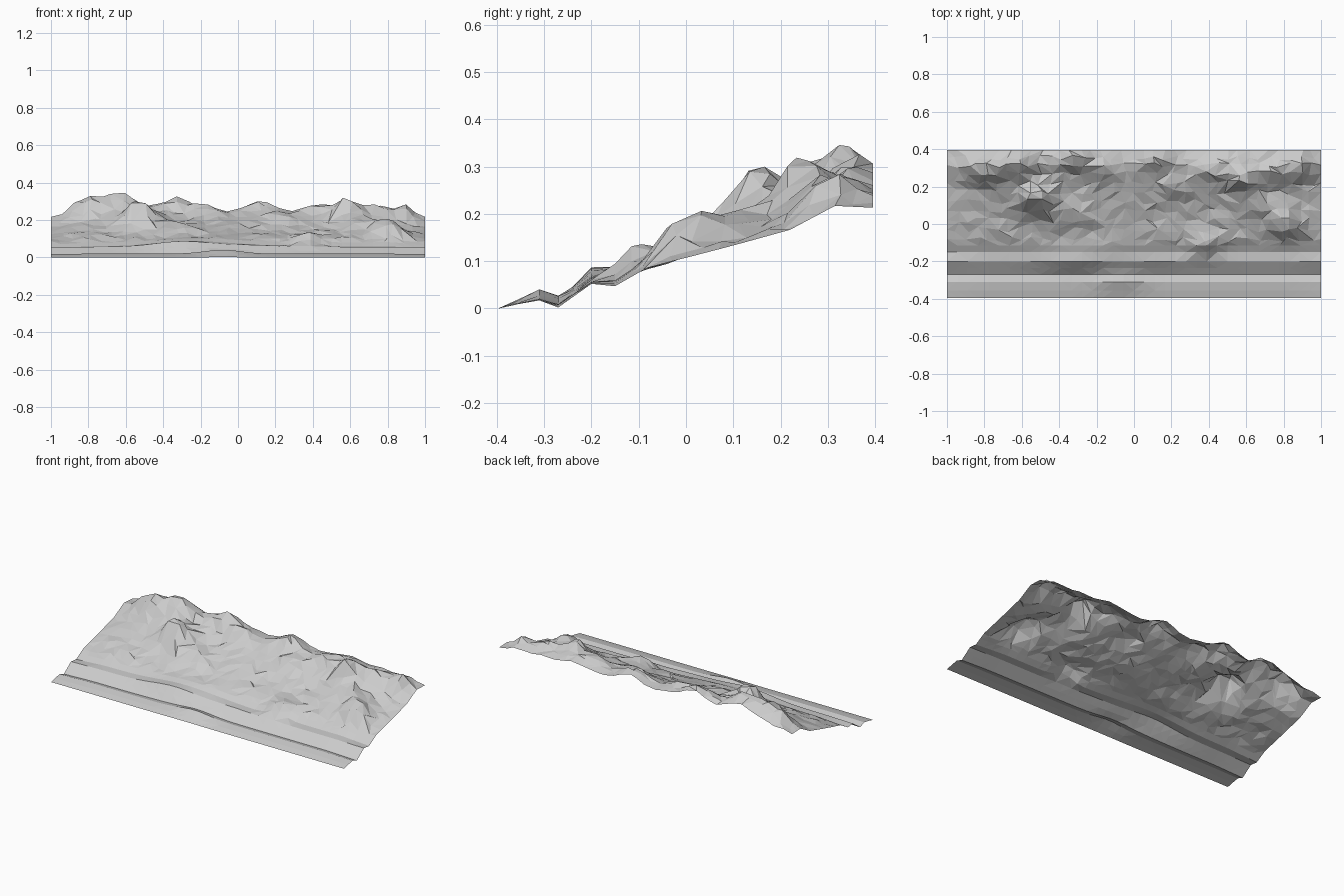
import bpy, bmesh, math, random
random.seed(4)

# cross-section at the two ends: y, edge height, extra height towards the middle
PROFILE = [(-.395, .003, 0), (-.355, .012, .002), (-.31, .02, .003), (-.27, .005, .007),
           (-.2, .055, .004), (-.15, .05, .012), (-.08, .09, .012), (0, .11, .02),
           (.1, .136, .028), (.23, .172, .045), (.31, .22, .03), (.395, .216, .025)]

# summits and hollows: x, y, target height, x radius, y radius
PEAKS = [(-.08, -.31, .044, .13, .05), (-.1, -.27, .03, .15, .04),
         (-.3, -.2, .09, .2, .05), (.08, -.2, .07, .2, .04), (-.2, -.13, .1, .3, .05),
         (.37, -.12, .135, .07, .05), (.42, -.07, .125, .1, .05),
         (.8, .0, .215, .085, .065), (.72, .09, .2, .1, .06), (-.53, .14, .315, .1, .07),
         (-.35, .06, .19, .15, .07), (-.79, .29, .335, .1, .07), (-.62, .33, .357, .09, .09),
         (-.9, .3, .27, .07, .08), (-.7, .36, .318, .1, .06), (-.45, .34, .285, .1, .08),
         (-.32, .37, .325, .09, .07), (-.18, .3, .28, .09, .07), (.0, .2, .215, .12, .08),
         (.12, .36, .305, .09, .07), (.22, .2, .24, .1, .06), (.42, .28, .29, .08, .06),
         (.59, .235, .332, .08, .06), (.5, .35, .28, .1, .06), (.74, .28, .28, .08, .06),
         (.9, .31, .295, .06, .06), (.62, .12, .21, .09, .05), (.3, .38, .24, .09, .06),
         (-.85, .15, .175, .09, .05), (.82, .17, .18, .08, .05)]


def section(y):
    for (a, za, la), (b, zb, lb) in zip(PROFILE, PROFILE[1:]):
        if y <= b + 1e-6:
            t = (y - a) / (b - a)
            return za + t * (zb - za), la + t * (lb - la)
    return PROFILE[-1][1:]


def falloff(x, y, p):
    return math.exp(-((x - p[0]) / p[3]) ** 2 - ((y - p[1]) / p[4]) ** 2)


bumps = []


def height(x, y):
    edge, lift = section(y)
    z = edge + lift * min(1, (1 - abs(x)) / .2)
    z += sum(a * falloff(x, y, p) for p, a in bumps) * min(1, (1 - abs(x)) / .08)
    return z


# relax bump strengths until every summit reaches its target height
bumps = [[p, 0.0] for p in PEAKS]
for _ in range(15):
    for b in bumps:
        b[1] += .8 * (b[0][2] - height(b[0][0], b[0][1]))

# hillside sheet: regular roadside bands in front, irregular facets behind
rows = [-.395, -.355, -.31, -.27, -.235, -.2, -.15, -.115, -.08, -.03, .02, .07,
        .12, .17, .22, .27, .315, .355, .395]
cols = 36
bm = bmesh.new()
grid = []
for j, y0 in enumerate(rows):
    line = []
    for i in range(cols + 1):
        x, y = -1 + 2 * i / cols, y0
        noise = 0
        inner = 0 < i < cols
        if inner and y0 > -.1:
            x += random.uniform(-.017, .017)
            noise = random.uniform(-.007, .007)
            if j < len(rows) - 1:
                y += random.uniform(-.015, .015)
        line.append(bm.verts.new((x, y, height(x, y) + noise)))
    grid.append(line)

for j in range(len(rows) - 1):
    for i in range(cols):
        a, b = grid[j][i], grid[j][i + 1]
        c, d = grid[j + 1][i + 1], grid[j + 1][i]
        if random.random() < .5:
            bm.faces.new((a, b, c)); bm.faces.new((a, c, d))
        else:
            bm.faces.new((a, b, d)); bm.faces.new((b, c, d))

# sit the sheet on the ground
low = min(v.co.z for v in bm.verts)
for v in bm.verts:
    v.co.z -= low

mesh = bpy.data.meshes.new("hillside")
bm.to_mesh(mesh)
bm.free()
hillside = bpy.data.objects.new("hillside", mesh)
bpy.context.collection.objects.link(hillside)
